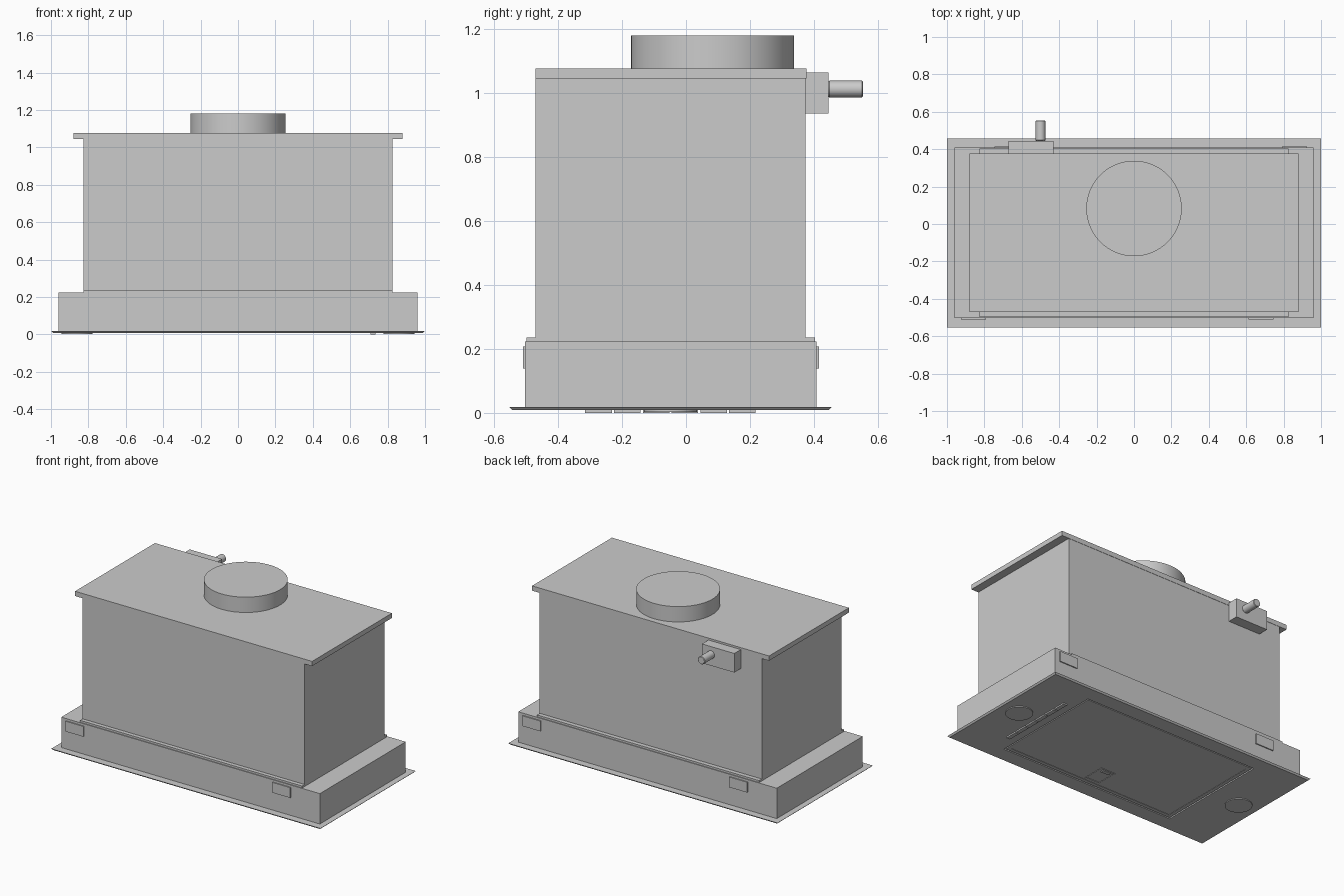
import bpy, bmesh, math
from mathutils import Matrix

if "Cube" in bpy.data.objects:
    bpy.data.objects.remove(bpy.data.objects["Cube"])

CY = -0.048  # centre of the lower plate in y


def finish(name, bm, smooth=False):
    bmesh.ops.recalc_face_normals(bm, faces=bm.faces)
    mesh = bpy.data.meshes.new(name)
    bm.to_mesh(mesh)
    bm.free()
    ob = bpy.data.objects.new(name, mesh)
    bpy.context.collection.objects.link(ob)
    if smooth:
        bpy.ops.object.select_all(action='DESELECT')
        ob.select_set(True)
        bpy.context.view_layer.objects.active = ob
        bpy.ops.object.shade_smooth_by_angle(angle=math.radians(30))
    return ob


def box(name, x0, x1, y0, y1, z0, z1):
    bm = bmesh.new()
    m = Matrix.Translation(((x0 + x1) / 2, (y0 + y1) / 2, (z0 + z1) / 2))
    bmesh.ops.create_cube(bm, size=1, matrix=m @ Matrix.Diagonal((x1 - x0, y1 - y0, z1 - z0, 1)))
    return finish(name, bm)


def cylinder(name, centre, r, depth, sides=64, axis='Z', chamfer=0):
    bm = bmesh.new()
    m = Matrix.Translation(centre)
    if axis == 'Y':
        m = m @ Matrix.Rotation(math.radians(90), 4, 'X')
    bmesh.ops.create_cone(bm, cap_ends=True, segments=sides, radius1=r, radius2=r, depth=depth, matrix=m)
    if chamfer:
        rims = [e for e in bm.edges if any(len(f.verts) > 4 for f in e.link_faces)]
        bmesh.ops.bevel(bm, geom=rims, offset=chamfer, segments=1, affect='EDGES')
    return finish(name, bm, True)


def frame(name, cx, cy, loops):
    """Closed rectangular ring; each loop is (half width, half depth, z)."""
    bm = bmesh.new()
    rows = [[bm.verts.new((cx + sx * hx, cy + sy * hy, z))
             for sx, sy in ((-1, -1), (1, -1), (1, 1), (-1, 1))] for hx, hy, z in loops]
    for i, a in enumerate(rows):
        b = rows[(i + 1) % len(rows)]
        for k in range(4):
            n = (k + 1) % 4
            bm.faces.new((a[k], a[n], b[n], b[k]))
    return finish(name, bm)


# Thin lower plate with a tapered rim and an opening for the filter
frame("lower_plate", 0, CY, [(1, 0.505, 0.019), (0.99, 0.495, 0.009),
                             (0.65, 0.393, 0.009), (0.65, 0.393, 0.019)])

# Housing: base, raised step, main body and lid
box("base_housing", -0.96, 0.96, -0.503, 0.408, 0.018, 0.223)
box("base_step", -0.825, 0.825, -0.498, 0.403, 0.223, 0.236)
box("main_body", -0.825, 0.825, -0.471, 0.374, 0.236, 1.045)
box("lid", -0.88, 0.88, -0.471, 0.376, 1.045, 1.077)

# Round air outlet
cylinder("duct_outlet", (0, 0.083, 1.1285), 0.255, 0.103, 96)

# Wiring box and cable outlet on the back
box("wiring_box", -0.67, -0.43, 0.374, 0.445, 0.936, 1.064)
cylinder("cable_outlet", (-0.5, 0.499, 1.0125), 0.026, 0.108, 32, 'Y', 0.003)

# Mounting clips on front and back, half-turn symmetric
for side, s, y in (("front", 1, -0.506), ("back", -1, 0.411)):
    for end, x in (("outer", -0.858), ("inner", 0.678)):
        box(f"{side}_clip_{end}", s * x - 0.067, s * x + 0.067, y - 0.004, y + 0.004, 0.139, 0.208)

# Filter panel: border frame, slightly recessed centre
frame("filter_border", 0, CY, [(0.642, 0.385, 0.019), (0.642, 0.385, 0.01),
                               (0.618, 0.361, 0.01), (0.618, 0.361, 0.019)])
box("filter_panel", -0.618, 0.618, CY - 0.361, CY + 0.361, 0.012, 0.019)

# Filter latch: raised surround with a finger bar
frame("latch_surround", 0, -0.315, [(0.055, 0.075, 0.0125), (0.055, 0.075, 0.009),
                                    (0.048, 0.068, 0.009), (0.048, 0.068, 0.0125)])
box("latch_bar", -0.03, 0.03, -0.275, -0.25, 0.007, 0.0125)

# Lamps at both ends
for side, s in (("left", -1), ("right", 1)):
    cylinder(f"{side}_lamp", (s * 0.86, CY, 0.0065), 0.083, 0.006)

# Row of control buttons
for i in range(6):
    y = -0.315 + i * 0.09
    box(f"button_{i + 1}", 0.708, 0.735, y, y + 0.083, 0.0, 0.01)
